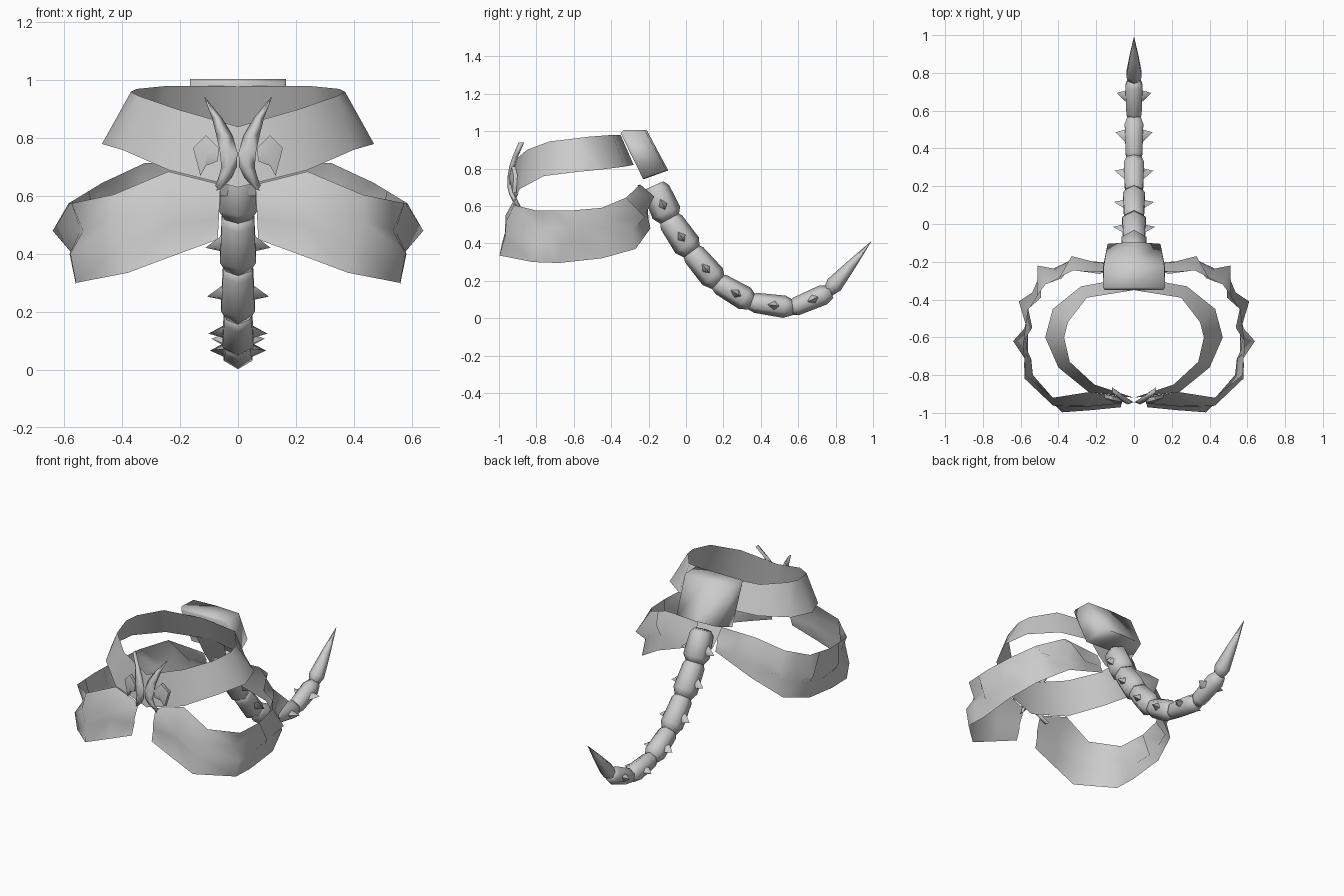
import bpy, bmesh, math
from mathutils import Vector

if "Cube" in bpy.data.objects:
    bpy.data.objects.remove(bpy.data.objects["Cube"])

grey = bpy.data.materials.new("light_grey")
grey.use_nodes = True
grey.diffuse_color = (0.6, 0.6, 0.6, 1)
grey.node_tree.nodes["Principled BSDF"].inputs["Base Color"].default_value = (0.6, 0.6, 0.6, 1)


def finish(name, bm, angle=180):
    bmesh.ops.recalc_face_normals(bm, faces=bm.faces)
    mesh = bpy.data.meshes.new(name)
    bm.to_mesh(mesh)
    bm.free()
    mesh.materials.append(grey)
    obj = bpy.data.objects.new(name, mesh)
    bpy.context.collection.objects.link(obj)
    bpy.ops.object.select_all(action='DESELECT')
    obj.select_set(True)
    bpy.context.view_layer.objects.active = obj
    bpy.ops.object.shade_smooth_by_angle(angle=math.radians(angle))


def flip(p, side):
    return (p[0] * side, p[1], p[2])


def skin(bm, rows, closed=False, caps=False):
    """Bridge rows of points with quads, optionally capping both ends."""
    vs = [[bm.verts.new(p) for p in r] for r in rows]
    n = len(rows[0])
    for a, b in zip(vs, vs[1:]):
        for i in range(n if closed else n - 1):
            j = (i + 1) % n
            bm.faces.new((a[i], b[i], b[j], a[j]))
    if caps:
        bm.faces.new(vs[0])
        bm.faces.new(vs[-1])
    return vs


def hex_ring(centre, normal, r, tall=1.0):
    """Six points around a centre, with a ridge along the normal."""
    return [centre + Vector((math.sin(i * math.pi / 3) * r, 0, 0))
            + normal * math.cos(i * math.pi / 3) * r * tall for i in range(6)]


def spike(bm, base, tip, half_w, half_h, up):
    """Four sided spike with a diamond base."""
    side = (tip - base).cross(up).normalized()
    up = side.cross(tip - base).normalized()
    ring = [bm.verts.new(base + d) for d in
            (side * half_w, up * half_h, -side * half_w, -up * half_h)]
    top = bm.verts.new(tip)
    for i in range(4):
        bm.faces.new((ring[i], ring[(i + 1) % 4], top))
    bm.faces.new(ring[::-1])


# Waist belt: upper and lower edge of one half, front to back
belt_top = [(0, -.92, .84), (.21, -.85, .90), (.34, -.73, .945), (.37, -.60, .96),
            (.35, -.52, .97), (.25, -.39, .98), (0, -.35, .98)]
belt_low = [(0, -.92, .63), (.24, -.89, .69), (.40, -.76, .76), (.47, -.60, .78),
            (.43, -.45, .795), (.28, -.33, .81), (0, -.28, .82)]
bm = bmesh.new()
for side in (1, -1):
    skin(bm, [[flip(p, side) for p in pair] for pair in zip(belt_top, belt_low)])
bmesh.ops.remove_doubles(bm, verts=bm.verts, dist=.001)
finish("waist_belt", bm, 60)

# Hip straps: the middle line juts out at the side stations and dips in between
strap_top = [(.06, -.915, .64), (.24, -.89, .685), (.43, -.92, .605), (.575, -.80, .575),
             (.585, -.62, .575), (.56, -.45, .59), (.47, -.32, .645), (.32, -.245, .715),
             (.06, -.26, .71)]
strap_mid = [(.065, -.95, .55), (.23, -.965, .55), (.43, -.96, .52), (.535, -.80, .48),
             (.64, -.62, .48), (.61, -.41, .48), (.51, -.22, .54), (.33, -.17, .65),
             (.06, -.23, .65)]
strap_low = [(.07, -.97, .45), (.22, -.985, .395), (.38, -.997, .335), (.56, -.82, .30),
             (.56, -.68, .295), (.56, -.45, .32), (.50, -.27, .37), (.33, -.19, .48),
             (.06, -.21, .57)]
centre = Vector((.1, -.6, 0))


def strap_row(top, mid, low, bulge):
    """Four points down the strap, with a fold line below the middle."""
    fold = low.lerp(top, .37)
    out = Vector((fold.x - centre.x, fold.y - centre.y, 0)).normalized()
    return [top, mid, fold + out * bulge, low]


rows = []
for i, points in enumerate(zip(strap_top, strap_mid, strap_low)):
    top, mid, low = map(Vector, points)
    if i > 3:
        last = rows[-1]
        t, l = (top + last[0]) / 2, (low + last[3]) / 2
        m = l.lerp(t, .66)
        m += Vector((centre.x - m.x, centre.y - m.y, 0)).normalized() * .03
        rows.append(strap_row(t, m, l, .015))
    rows.append(strap_row(top, mid, low, .015 if i == 3 else 0))
for side, label in ((1, "left"), (-1, "right")):
    bm = bmesh.new()
    skin(bm, [[flip(p, side) for p in row] for row in rows])
    finish(label + "_hip_strap", bm)

# Back buckle: slanted block with a bowed outer face
bm = bmesh.new()
buckle = [(-.35, .99), (-.335, 1.005), (-.22, 1.005), (-.105, .79), (-.23, .745)]
widths = (.155, .165, .16, .14, .165)
loops = [[(s * w, y, z) for (y, z), w in zip(buckle, widths)] for s in (-1, 1)]
loops.insert(1, [(0, y + .01 * (i > 1), z) for i, (y, z) in enumerate(buckle)])
skin(bm, loops, True, True)
finish("back_buckle", bm, 95)

# Plate joining the belt to the tail
bm = bmesh.new()
skin(bm, [[(s * w, y, z) for s in (-1, 1)]
          for w, y, z in ((.10, -.29, .83), (.08, -.22, .68), (.06, -.18, .60))])
finish("tail_mount", bm)

# Tail: ridged six sided links along a curve, each with two side spikes
path = [(-.165, .70), (-.09, .53), (.03, .355), (.17, .19), (.35, .085), (.57, .055), (.77, .14)]
links = bmesh.new()
barbs = bmesh.new()
for k, (a, b) in enumerate(zip(path, path[1:])):
    a, b = Vector((0, *a)), Vector((0, *b))
    along = (b - a).normalized()
    normal = along.cross(Vector((1, 0, 0)))
    r = .077 - .005 * k
    skin(links, [hex_ring(a.lerp(b, t), normal, r * f, 1.05) for t, f in
                 ((-.06, .66), (.1, .9), (.8, 1), (1.02, .66))], True, True)
    mid = a.lerp(b, .55)
    for s in (-1, 1):
        spike(barbs, mid + Vector((s * r * .7, 0, 0)),
              mid + along * .015 + Vector((s * (r + .04), 0, 0)), .028, .035, along)
finish("tail_links", links, 75)
finish("tail_spikes", barbs, 80)

# Tail stinger
bm = bmesh.new()
a, b = Vector((0, .755, .135)), Vector((0, .99, .41))
normal = (b - a).normalized().cross(Vector((1, 0, 0)))
skin(bm, [hex_ring(a.lerp(b, t), normal, r) for t, r in
          ((0, .028), (.16, .046), (.55, .027), (1, .001))], True, True)
finish("tail_stinger", bm, 75)

# Front clasp: curved horns with a small faceted wing on each side
horn = [(.113, .117, .94, -.895), (.055, .09, .87, -.925), (.02, .075, .81, -.945),
        (.002, .062, .75, -.955), (.004, .058, .70, -.955), (.025, .068, .66, -.945),
        (.093, .097, .59, -.91)]
wing = [(.065, .765), (.11, .81), (.155, .765), (.13, .67), (.11, .705), (.07, .72)]
for s, label in ((1, "left"), (-1, "right")):
    bm = bmesh.new()
    skin(bm, [[(s * x0, y + .012, z), (s * (x0 + x1) / 2, y, z),
               (s * x1, y + .015, z), (s * (x0 + x1) / 2, y + .03, z)]
              for x0, x1, z, y in horn], True, True)
    finish(label + "_clasp_horn", bm, 120)
    bm = bmesh.new()
    rim = skin(bm, [[(s * x, y + x / 4, z) for x, z in wing] for y in (-.94, -.96)], True)[1]
    peak = bm.verts.new((s * .105, -.945, .75))
    for i in range(6):
        bm.faces.new((rim[i], rim[(i + 1) % 6], peak))
    finish(label + "_clasp_wing", bm, 60)
